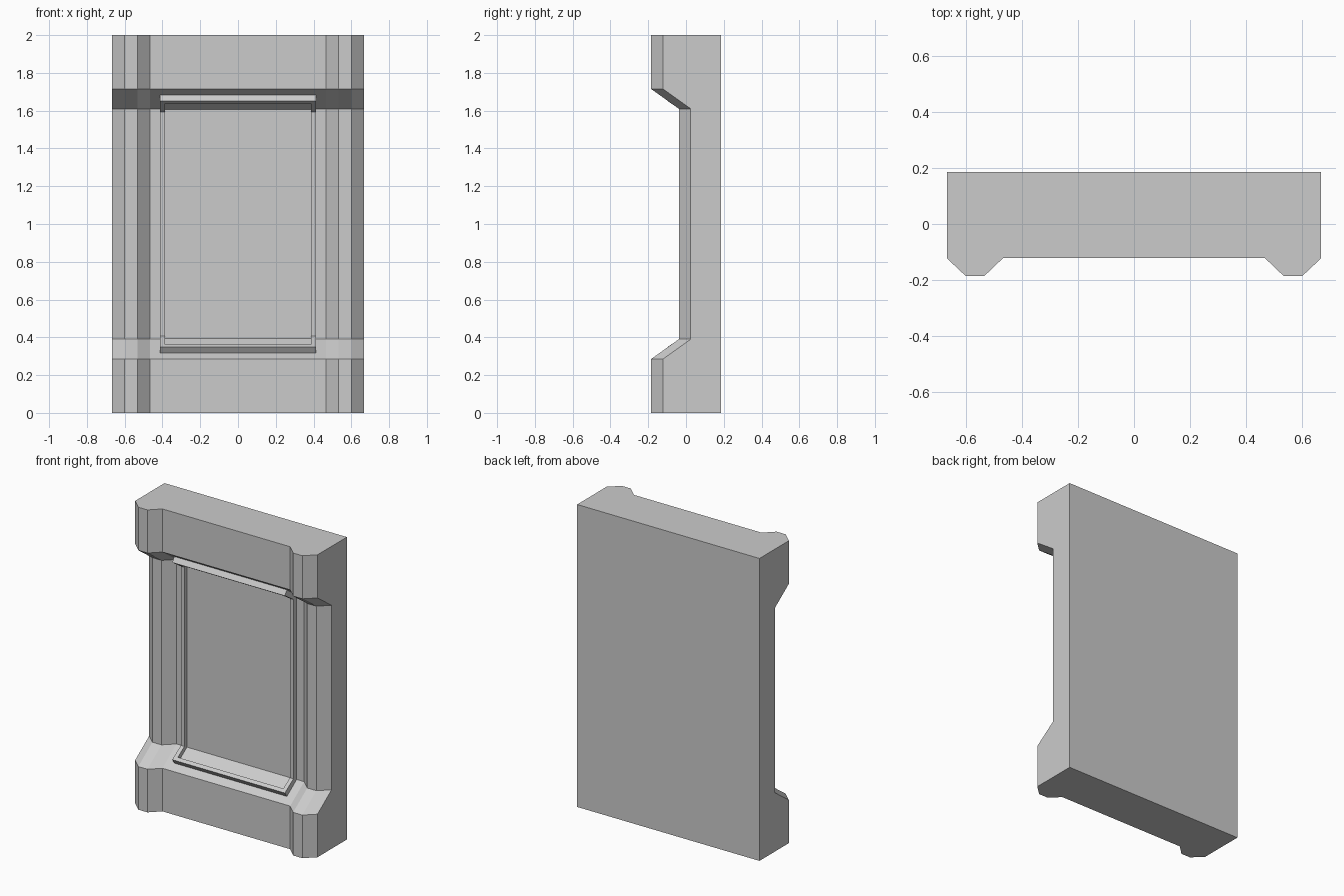
import bpy, bmesh
from mathutils import Vector

if "Cube" in bpy.data.objects:
    bpy.data.objects.remove(bpy.data.objects["Cube"])

# Plan outline (left half) and how far the front steps back at each height
half = [(-0.667, 0.185), (-0.667, -0.122), (-0.6, -0.185), (-0.533, -0.185), (-0.467, -0.122)]
outline = half + [(-x, y) for x, y in reversed(half)]
levels = [(0, 0), (0.285, 0), (0.39, 0.147), (1.61, 0.147), (1.715, 0), (2, 0)]

bm = bmesh.new()

# Main body: outline stacked through the levels, back kept flat
rings = []
for z, step in levels:
    rings.append([bm.verts.new((x, y if y > 0.1 else y + step, z)) for x, y in outline])
n = len(outline)
panel = []
for k in range(len(rings) - 1):
    a, b = rings[k], rings[k + 1]
    for i in range(n):
        j = (i + 1) % n
        f = bm.faces.new((a[i], a[j], b[j], b[i]))
        if i == 4 and 1 <= k <= 3:      # slopes and flat between the pilasters
            panel.append(f)
bm.faces.new(list(reversed(rings[0])))
bm.faces.new(rings[-1])
bmesh.ops.recalc_face_normals(bm, faces=bm.faces[:])


def inset(faces, width):
    bmesh.ops.inset_region(bm, faces=faces, thickness=width, depth=0,
                           use_boundary=True, use_even_offset=True)


def push(faces, distance):
    """Extrude the folded panel along the averaged normals of its faces."""
    geom = bmesh.ops.extrude_face_region(bm, geom=faces)["geom"]
    new = [g for g in geom if isinstance(g, bmesh.types.BMFace)]
    moves = {}
    for f in new:
        f.normal_update()
        for v in f.verts:
            moves[v] = moves.get(v, Vector()) + f.normal
    for v, d in moves.items():
        v.co += d.normalized() * distance
    bmesh.ops.delete(bm, geom=[f for f in faces if f.is_valid and f not in new],
                     context='FACES_ONLY')
    return new


# Raised border around the folded panel, then its sunken centre
inset(panel, 0.055)
panel = push(panel, 0.038)
inset(panel, 0.026)
panel = push(panel, -0.03)

bmesh.ops.recalc_face_normals(bm, faces=bm.faces[:])
mesh = bpy.data.meshes.new("wall_panel")
bm.to_mesh(mesh)
bm.free()
bpy.context.collection.objects.link(bpy.data.objects.new("wall_panel", mesh))
